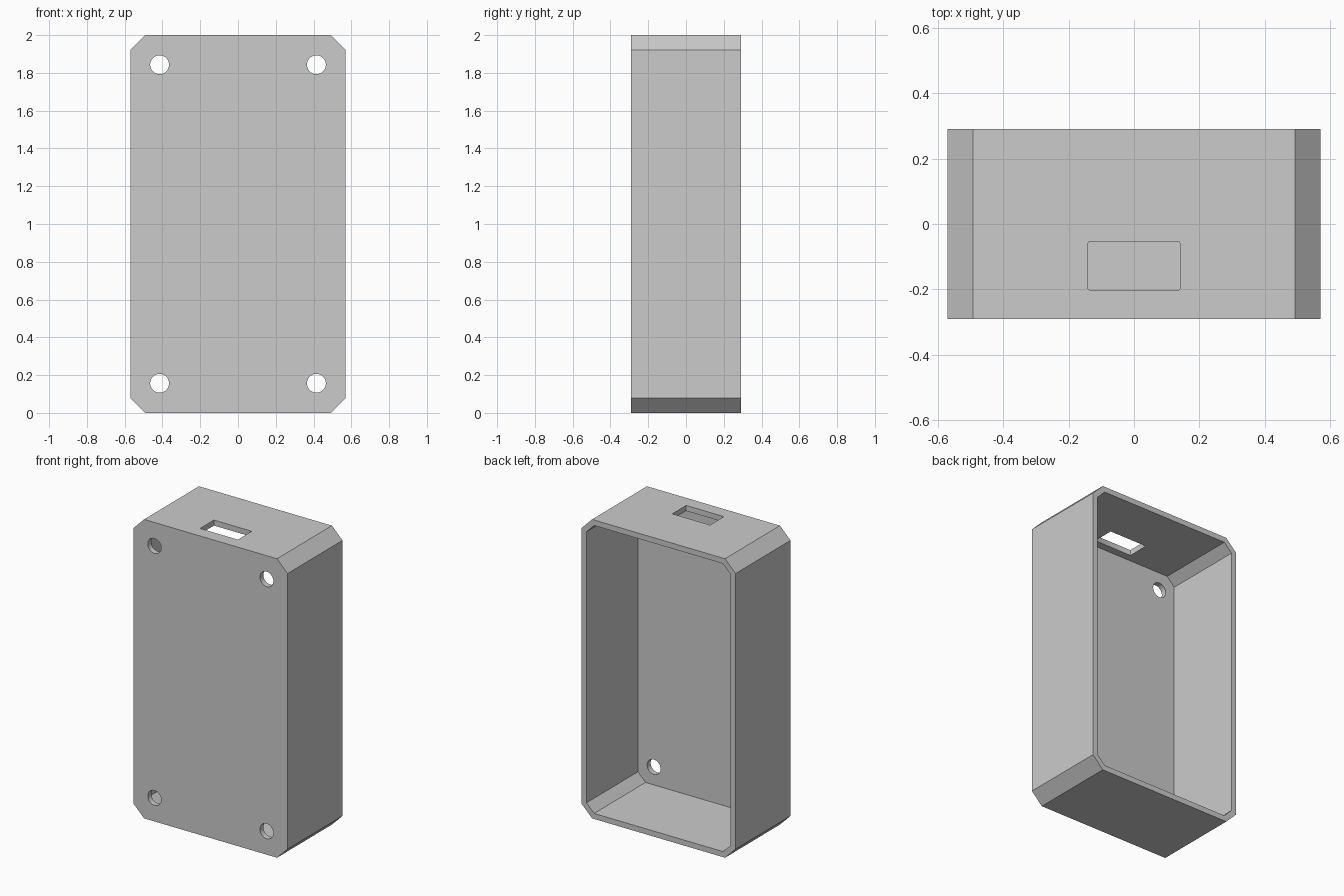
import bpy
import bmesh
from math import pi, sqrt
from mathutils import Matrix

cube = bpy.data.objects.get("Cube")
if cube:
    bpy.data.objects.remove(cube, do_unlink=True)

HALF_W, HALF_D, HEIGHT = 0.57, 0.29, 2.0
CHAMFER, WALL = 0.078, 0.037

grey = bpy.data.materials.new("light grey plastic")
grey.use_nodes = True
colour = (0.6, 0.6, 0.6, 1)
grey.diffuse_color = colour
grey.node_tree.nodes["Principled BSDF"].inputs["Base Color"].default_value = colour


def finish(name, bm):
    bmesh.ops.recalc_face_normals(bm, faces=bm.faces)
    mesh = bpy.data.meshes.new(name)
    bm.to_mesh(mesh)
    bm.free()
    mesh.materials.append(grey)
    obj = bpy.data.objects.new(name, mesh)
    bpy.context.collection.objects.link(obj)
    return obj


def chamfered_block(name, inset, y0, y1):
    """Octagonal front outline, inset evenly and extruded along y."""
    w, h = HALF_W - inset, HEIGHT / 2 - inset
    c = CHAMFER - inset * (2 - sqrt(2))
    quarter = [(w, h - c), (w - c, h)]
    right = [(x, -z) for x, z in reversed(quarter)] + quarter
    outline = right + [(-x, -z) for x, z in right]
    bm = bmesh.new()
    face = bm.faces.new([bm.verts.new((x, y0, z + HEIGHT / 2)) for x, z in outline])
    moved = bmesh.ops.extrude_face_region(bm, geom=[face])["geom"]
    verts = [v for v in moved if isinstance(v, bmesh.types.BMVert)]
    bmesh.ops.translate(bm, verts=verts, vec=(0, y1 - y0, 0))
    return finish(name, bm)


def cut(target, cutter):
    cutter.hide_render = True
    mod = target.modifiers.new("cut", "BOOLEAN")
    mod.operation = "DIFFERENCE"
    mod.solver = "EXACT"
    mod.object = cutter
    bpy.context.view_layer.objects.active = target
    bpy.ops.object.modifier_apply(modifier=mod.name)
    bpy.data.objects.remove(cutter, do_unlink=True)


# Shell, hollowed from the open back
case = chamfered_block("enclosure_shell", 0, -HALF_D, HALF_D)
cut(case, chamfered_block("cavity_cutter", WALL, -HALF_D + WALL, HALF_D + 0.1))

# Four round screw holes through the front panel
bm = bmesh.new()
for x in (-0.415, 0.415):
    for z in (0.157, 1.843):
        place = Matrix.Translation((x, -HALF_D, z)) @ Matrix.Rotation(pi / 2, 4, "X")
        bmesh.ops.create_cone(bm, cap_ends=True, segments=48, radius1=0.05,
                              radius2=0.05, depth=0.2, matrix=place)
cut(case, finish("screw_hole_cutter", bm))

# Connector slot through the top wall, with slightly rounded corners
bm = bmesh.new()
place = Matrix.Translation((0, -0.128, HEIGHT)) @ Matrix.Diagonal((0.28, 0.147, 0.2, 1))
bmesh.ops.create_cube(bm, size=1, matrix=place)
corners = [e for e in bm.edges if abs(e.verts[0].co.z - e.verts[1].co.z) > 0.1]
bmesh.ops.bevel(bm, geom=corners, offset=0.004, segments=2, profile=0.5, affect="EDGES")
cut(case, finish("slot_cutter", bm))

# Smooth hole walls, crisp panel edges
bpy.ops.object.select_all(action="DESELECT")
case.select_set(True)
bpy.context.view_layer.objects.active = case
bpy.ops.object.shade_smooth_by_angle(angle=pi / 6)
